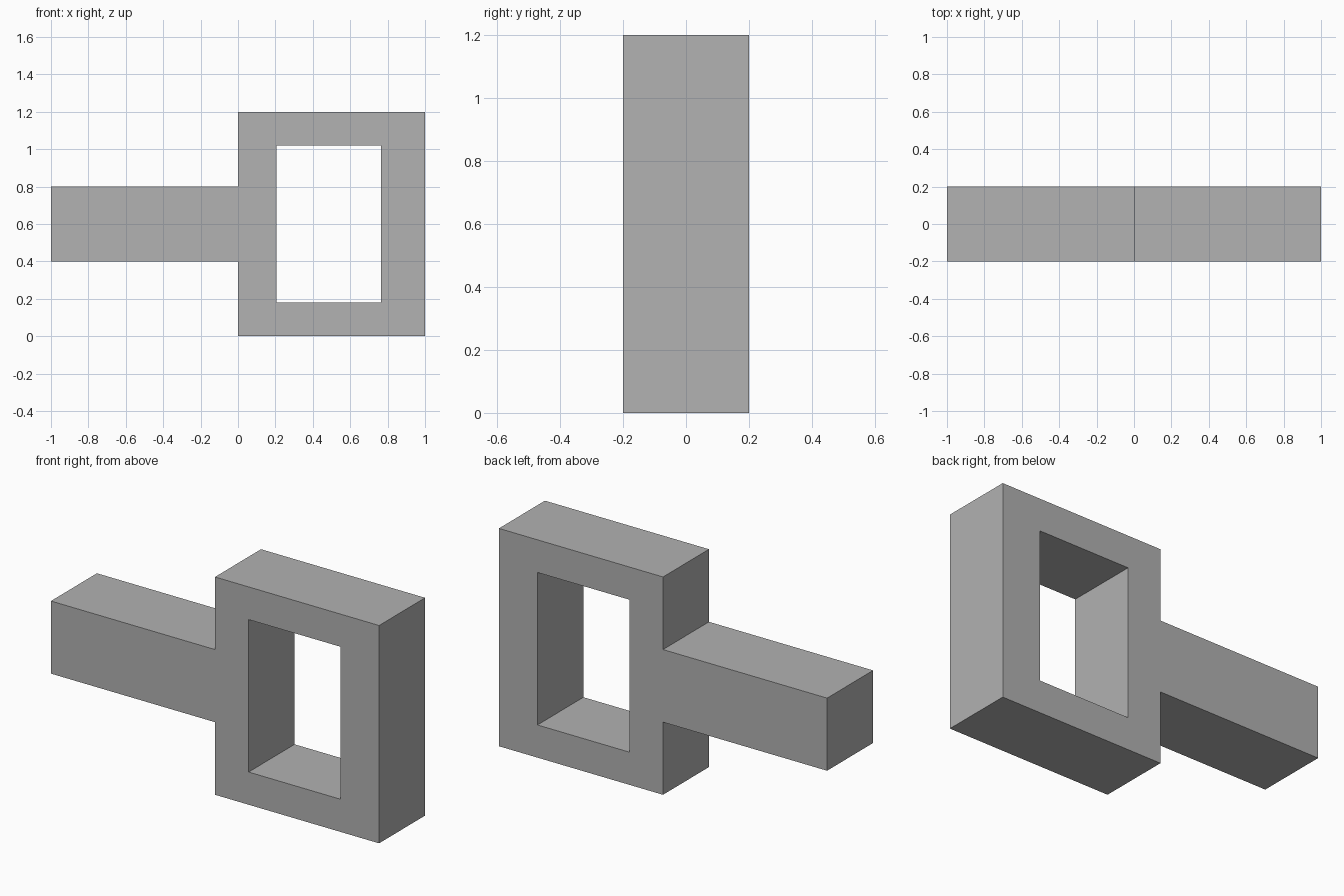
import bpy, bmesh
from mathutils import Vector

if "Cube" in bpy.data.objects:
    bpy.data.objects.remove(bpy.data.objects["Cube"])

HALF_DEPTH = 0.2

# Outline of the block frame with its handle, and the rectangular window
outline = [(-1, 0.4), (0, 0.4), (0, 0), (1, 0), (1, 1.2), (0, 1.2), (0, 0.8), (-1, 0.8)]
window = [(0.205, 0.18), (0.765, 0.18), (0.765, 1.02), (0.205, 1.02)]

bm = bmesh.new()
for loop in (outline, window):
    verts = [bm.verts.new((x, -HALF_DEPTH, z)) for x, z in loop]
    for a, b in zip(verts, verts[1:] + verts[:1]):
        bm.edges.new((a, b))

# Fill between the loops, then extrude to full depth
bmesh.ops.triangle_fill(bm, edges=bm.edges[:], use_beauty=True, normal=Vector((0, -1, 0)))
result = bmesh.ops.extrude_face_region(bm, geom=bm.faces[:], use_keep_orig=True)
moved = [g for g in result["geom"] if isinstance(g, bmesh.types.BMVert)]
bmesh.ops.translate(bm, verts=moved, vec=(0, 2 * HALF_DEPTH, 0))
bmesh.ops.recalc_face_normals(bm, faces=bm.faces[:])

mesh = bpy.data.meshes.new("frame_with_handle")
bm.to_mesh(mesh)
bm.free()

# Plain grey finish
grey = bpy.data.materials.new("grey")
grey.diffuse_color = (0.445, 0.445, 0.445, 1)
grey.use_nodes = True
grey.node_tree.nodes["Principled BSDF"].inputs["Base Color"].default_value = grey.diffuse_color
mesh.materials.append(grey)
bpy.context.collection.objects.link(bpy.data.objects.new("frame_with_handle", mesh))
